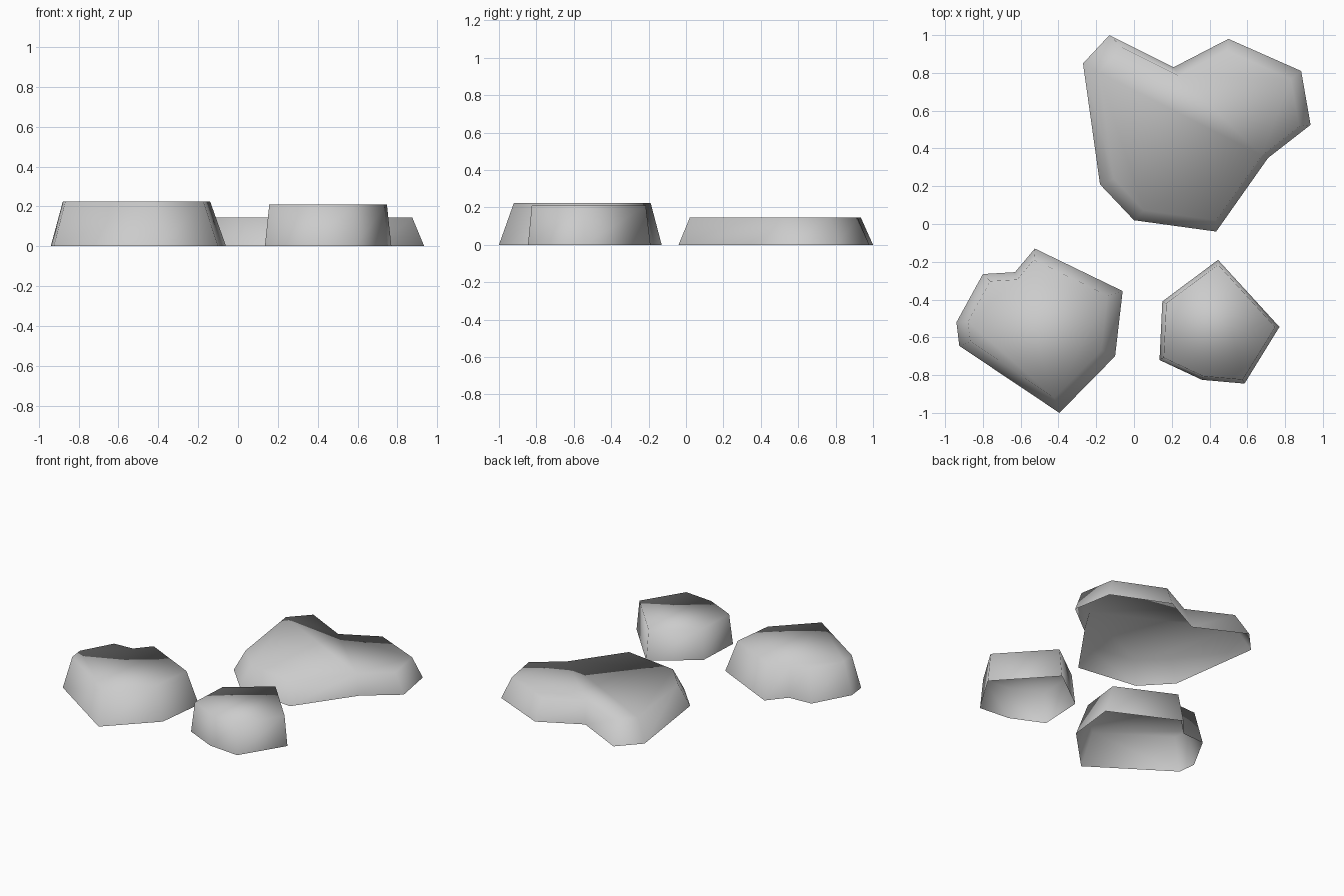
import bpy
import bmesh

default_cube = bpy.data.objects.get("Cube")
if default_cube:
    bpy.data.objects.remove(default_cube, do_unlink=True)

# Single stone colour
STONE = (0.6, 0.6, 0.6, 1.0)
stone = bpy.data.materials.new("grey_stone")
stone.use_nodes = True
stone.diffuse_color = STONE
bsdf = next(n for n in stone.node_tree.nodes if n.type == 'BSDF_PRINCIPLED')
bsdf.inputs["Base Color"].default_value = STONE
bsdf.inputs["Roughness"].default_value = 0.9


def make_rock(name, outline, height, taper, centre):
    """Extrude a ground outline (clockwise) up to a smaller flat top; the base stays open."""
    bm = bmesh.new()
    base = bm.faces.new([bm.verts.new((x, y, 0)) for x, y in reversed(outline)])
    extruded = bmesh.ops.extrude_face_region(bm, geom=[base])["geom"]
    for v in (g for g in extruded if isinstance(g, bmesh.types.BMVert)):
        v.co.x = centre[0] + (v.co.x - centre[0]) * taper
        v.co.y = centre[1] + (v.co.y - centre[1]) * taper
        v.co.z = height
    # Remove any face still lying on the ground
    ground = [f for f in bm.faces if all(v.co.z < height / 2 for v in f.verts)]
    bmesh.ops.delete(bm, geom=ground, context='FACES_ONLY')
    bmesh.ops.recalc_face_normals(bm, faces=bm.faces)
    top = next(f for f in bm.faces if all(v.co.z > height / 2 for v in f.verts))
    if top.normal.z < 0:
        bmesh.ops.reverse_faces(bm, faces=bm.faces)
    for f in bm.faces:
        f.smooth = True
    mesh = bpy.data.meshes.new(name)
    bm.to_mesh(mesh)
    bm.free()
    mesh.materials.append(stone)
    rock = bpy.data.objects.new(name, mesh)
    bpy.context.collection.objects.link(rock)
    return rock


# Wide, low rock at the back
make_rock("large_rock", [
    (-0.27, 0.85), (-0.13, 1.0), (0.21, 0.83), (0.5, 0.98), (0.885, 0.81),
    (0.935, 0.525), (0.71, 0.35), (0.435, -0.04), (0.0, 0.02), (-0.18, 0.21),
], 0.145, 0.88, (0.43, 0.46))

# Tall rock at the front right
make_rock("medium_rock", [
    (-0.525, -0.13), (-0.06, -0.355), (-0.1, -0.7), (-0.395, -1.0),
    (-0.925, -0.645), (-0.94, -0.52), (-0.8, -0.265), (-0.63, -0.255),
], 0.225, 0.84, (-0.56, -0.5))

# Small steep rock at the front left
make_rock("small_rock", [
    (0.445, -0.19), (0.77, -0.545), (0.585, -0.845),
    (0.36, -0.825), (0.135, -0.72), (0.15, -0.41),
], 0.21, 0.93, (0.45, -0.55))
